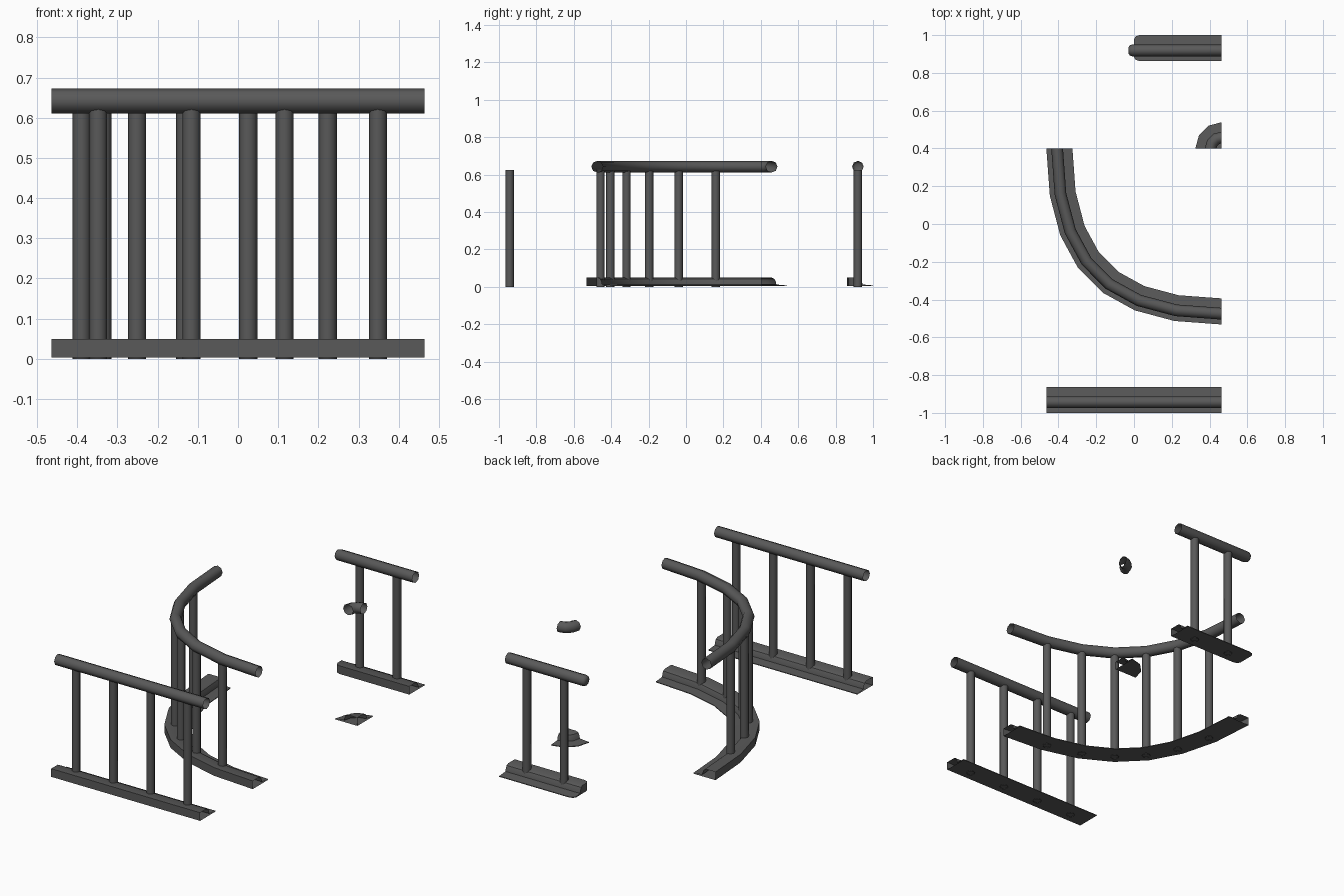
import bpy, bmesh, math
from mathutils import Vector

if "Cube" in bpy.data.objects:
    bpy.data.objects.remove(bpy.data.objects["Cube"])

mat = bpy.data.materials.new("dark grey metal")
mat.diffuse_color = (0.1, 0.1, 0.1, 1)
mat.use_nodes = True
mat.node_tree.nodes["Principled BSDF"].inputs["Base Color"].default_value = mat.diffuse_color

# Cross-sections as (distance from curb wall, height)
RAIL_S, RAIL_Z, RAIL_R = 0.057, 0.642, 0.031
BASE = [(0, 0.003), (0, 0.049), (0.058, 0.049), (0.072, 0.042), (0.079, 0.028),
        (0.082, 0.012), (0.138, 0.007), (0.138, 0.003)]
RAIL = [(RAIL_S + RAIL_R * math.cos(math.radians(45 * i)),
         RAIL_Z + RAIL_R * math.sin(math.radians(45 * i))) for i in range(8)]


def finish(bm, name, angle=50):
    bmesh.ops.recalc_face_normals(bm, faces=bm.faces)
    me = bpy.data.meshes.new(name)
    bm.to_mesh(me)
    bm.free()
    ob = bpy.data.objects.new(name, me)
    bpy.context.collection.objects.link(ob)
    me.materials.append(mat)
    bpy.ops.object.select_all(action='DESELECT')
    ob.select_set(True)
    bpy.context.view_layer.objects.active = ob
    bpy.ops.object.shade_smooth_by_angle(angle=math.radians(angle))
    return ob


def sweep(name, stations, profile, angle=50, cap=False):
    """stations: (point, normal, width scale, height scale); ends stay open unless cap."""
    bm = bmesh.new()
    cs = (min(p[0] for p in profile) + max(p[0] for p in profile)) / 2
    cz = (min(p[1] for p in profile) + max(p[1] for p in profile)) / 2
    rings = []
    for p, n, ks, kz in stations:
        ring = []
        for s, z in profile:
            q = p + n * (cs + (s - cs) * ks)
            ring.append(bm.verts.new((q.x, q.y, cz + (z - cz) * kz)))
        rings.append(ring)
    k = len(profile)
    for a, b in zip(rings, rings[1:]):
        for i in range(k):
            j = (i + 1) % k
            bm.faces.new((a[i], a[j], b[j], b[i]))
    if cap:
        bm.faces.new(rings[-1])
    return finish(bm, name, angle)


def post(name, x, y):
    bm = bmesh.new()
    rings = [[bm.verts.new((x + 0.0225 * math.cos(math.pi * i / 4),
                            y + 0.0225 * math.sin(math.pi * i / 4), z))
              for i in range(8)] for z in (0.0, 0.625)]
    for i in range(8):
        j = (i + 1) % 8
        bm.faces.new((rings[0][i], rings[0][j], rings[1][j], rings[1][i]))
    finish(bm, name)


UP = Vector((0, 1))
X0, X1 = -0.464, 0.464

# Long straight railing
line = [(Vector((x, -1.0)), UP, 1, 1) for x in (X0, X1)]
sweep("long_base", line, BASE, 35)
sweep("long_handrail", line, RAIL)
for i in range(4):
    post(f"long_post_{i+1}", -0.348 + 0.232 * i, -1.0 + RAIL_S)

# Short straight railing with a closed, rounded left end
def short(stops):
    return [(Vector((x, 0.862)), UP, a, b) for x, a, b in stops]

sweep("short_base", short([(X1, 1, 1), (0.03, 1, 1), (0.009, 0.9, 1), (0.0, 0.68, 1)]),
      BASE, 35, True)
sweep("short_handrail", short([(X1, 1, 1), (-0.01, 1, 1), (-0.023, 0.85, 0.85),
                               (-0.029, 0.5, 0.5)]), RAIL, 50, True)
for i in range(2):
    post(f"short_post_{i+1}", 0.116 + 0.232 * i, 0.862 + RAIL_S)

# Wide curved railing: seven segments along a squarish quarter bend
P = [Vector(v) for v in ((X0, 0.4), (X0, -0.23), (-0.166, -0.532), (X1, -0.532))]
bend = []
for i in range(8):
    t = i / 7
    u = 1 - t
    p = P[0] * u**3 + P[1] * 3 * u * u * t + P[2] * 3 * u * t * t + P[3] * t**3
    d = (P[1] - P[0]) * u * u + (P[2] - P[1]) * 2 * u * t + (P[3] - P[2]) * t * t
    d.normalize()
    bend.append((p, Vector((-d.y, d.x)), 1, 1))
sweep("curved_base", bend, BASE, 35)
sweep("curved_handrail", bend, RAIL)
for i, (p, n, _, _) in enumerate(bend[1:-1]):
    q = p + n * RAIL_S
    post(f"curved_post_{i+1}", q.x, q.y)

# Tight corner piece: three segments, flange facing outward
turn = []
for i in range(4):
    a = math.radians(180 - 30 * i)
    n = Vector((math.cos(a), math.sin(a)))
    turn.append((Vector((X1, 0.4)) + n * 0.001, n, 1, 1))
sweep("corner_base", turn, BASE, 35)
sweep("corner_handrail", turn, RAIL)
